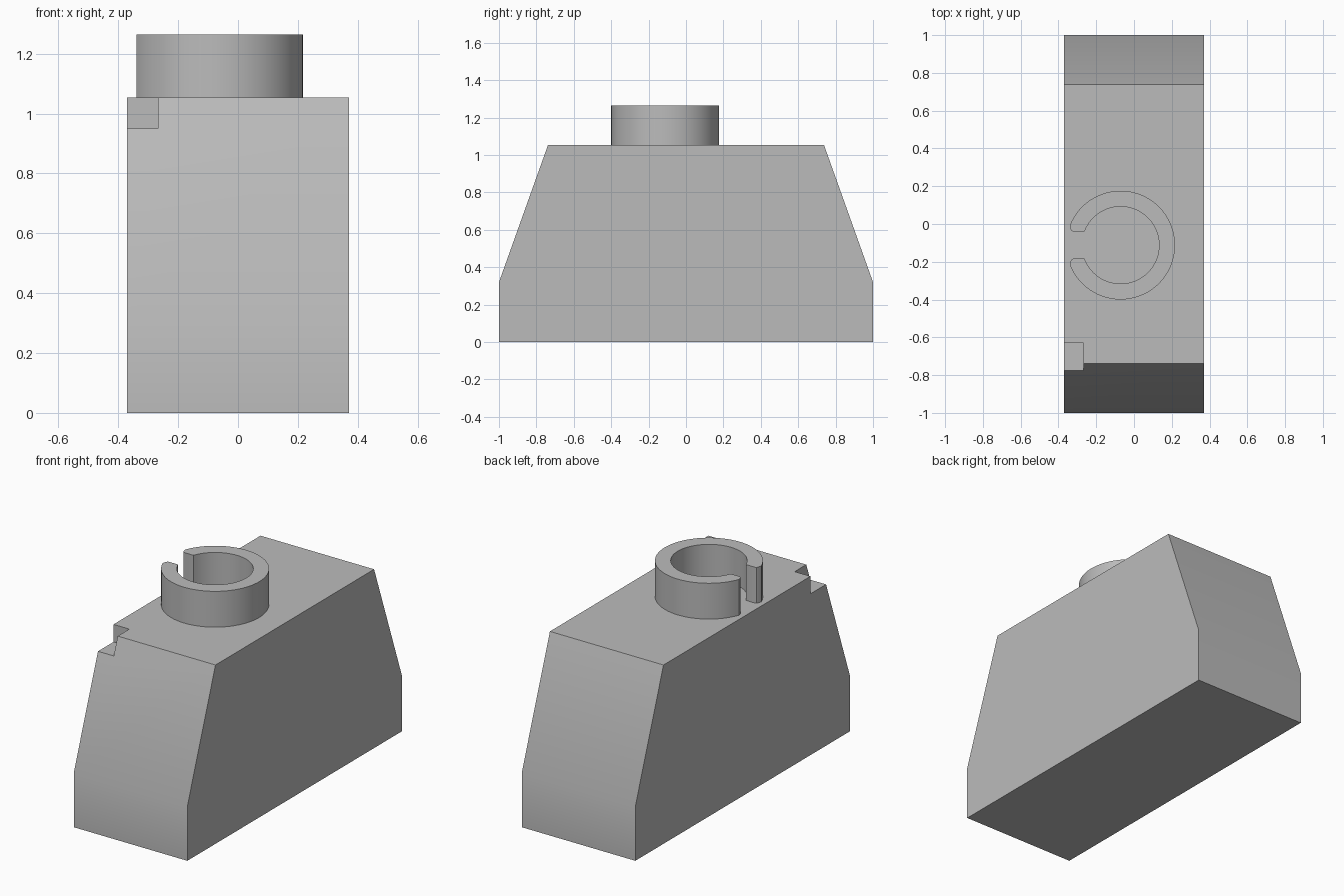
import bpy, bmesh
from math import sin, cos, radians
from mathutils import Vector

default = bpy.data.objects.get("Cube")
if default:
    bpy.data.objects.remove(default, do_unlink=True)

HALF_WIDTH, TOP = 0.37, 1.053

grey = bpy.data.materials.new("light_grey")
grey.use_nodes = True
colour = (0.5, 0.5, 0.5, 1)
grey.diffuse_color = colour
grey.node_tree.nodes["Principled BSDF"].inputs["Base Color"].default_value = colour


def extruded(name, outline, offset):
    """Solid made by extruding a closed outline along an offset."""
    bm = bmesh.new()
    face = bm.faces.new([bm.verts.new(p) for p in outline])
    out = bmesh.ops.extrude_face_region(bm, geom=[face], use_keep_orig=True)
    moved = [g for g in out["geom"] if isinstance(g, bmesh.types.BMVert)]
    bmesh.ops.translate(bm, verts=moved, vec=Vector(offset))
    bmesh.ops.recalc_face_normals(bm, faces=bm.faces)
    mesh = bpy.data.meshes.new(name)
    bm.to_mesh(mesh)
    bm.free()
    mesh.materials.append(grey)
    obj = bpy.data.objects.new(name, mesh)
    bpy.context.collection.objects.link(obj)
    return obj


def activate(obj):
    bpy.ops.object.select_all(action='DESELECT')
    obj.select_set(True)
    bpy.context.view_layer.objects.active = obj


# Body: tapered side profile extruded across the width
half = [(1, 0), (1, 0.32), (0.738, TOP)]
profile = half + [(-y, z) for y, z in reversed(half)]
body = extruded("body", [(-HALF_WIDTH, y, z) for y, z in profile], (2 * HALF_WIDTH, 0, 0))

# Corner notch cut into the top front edge
notch = [(-0.5, -0.9), (-0.267, -0.9), (-0.267, -0.63), (-0.5, -0.63)]
cutter = extruded("notch_cutter", [(x, y, 0.95) for x, y in notch], (0, 0, 0.3))
cutter.hide_render = True
cut = body.modifiers.new("notch", 'BOOLEAN')
cut.operation, cut.solver, cut.object = 'DIFFERENCE', 'EXACT', cutter
activate(body)
bpy.ops.object.modifier_apply(modifier=cut.name)
bpy.data.objects.remove(cutter, do_unlink=True)

# Split ring: open on the right side, with rounded outer corners at the gap
CENTRE_X, CENTRE_Y, STEPS = -0.071, -0.112, 64


def arc(radius, start):
    angles = [radians(start + (360 - 2 * start) * i / STEPS) for i in range(STEPS + 1)]
    return [(-radius * cos(a), radius * sin(a)) for a in angles]


corner = [(-0.248, 0.072), (-0.253, 0.071), (-0.262, 0.08)]
corner = [(-0.25, 0.071), (-0.259, 0.075), (-0.264, 0.084)]
ring_outline = (corner + arc(0.288, 21)
                + [(x, -y) for x, y in reversed(corner)]
                + list(reversed(arc(0.204, 20.5))))
ring = extruded("split_ring",
                [(x + CENTRE_X, y + CENTRE_Y, TOP) for x, y in ring_outline],
                (0, 0, 0.211))

for obj in (body, ring):
    activate(obj)
    bpy.ops.object.shade_smooth_by_angle(angle=radians(32))
